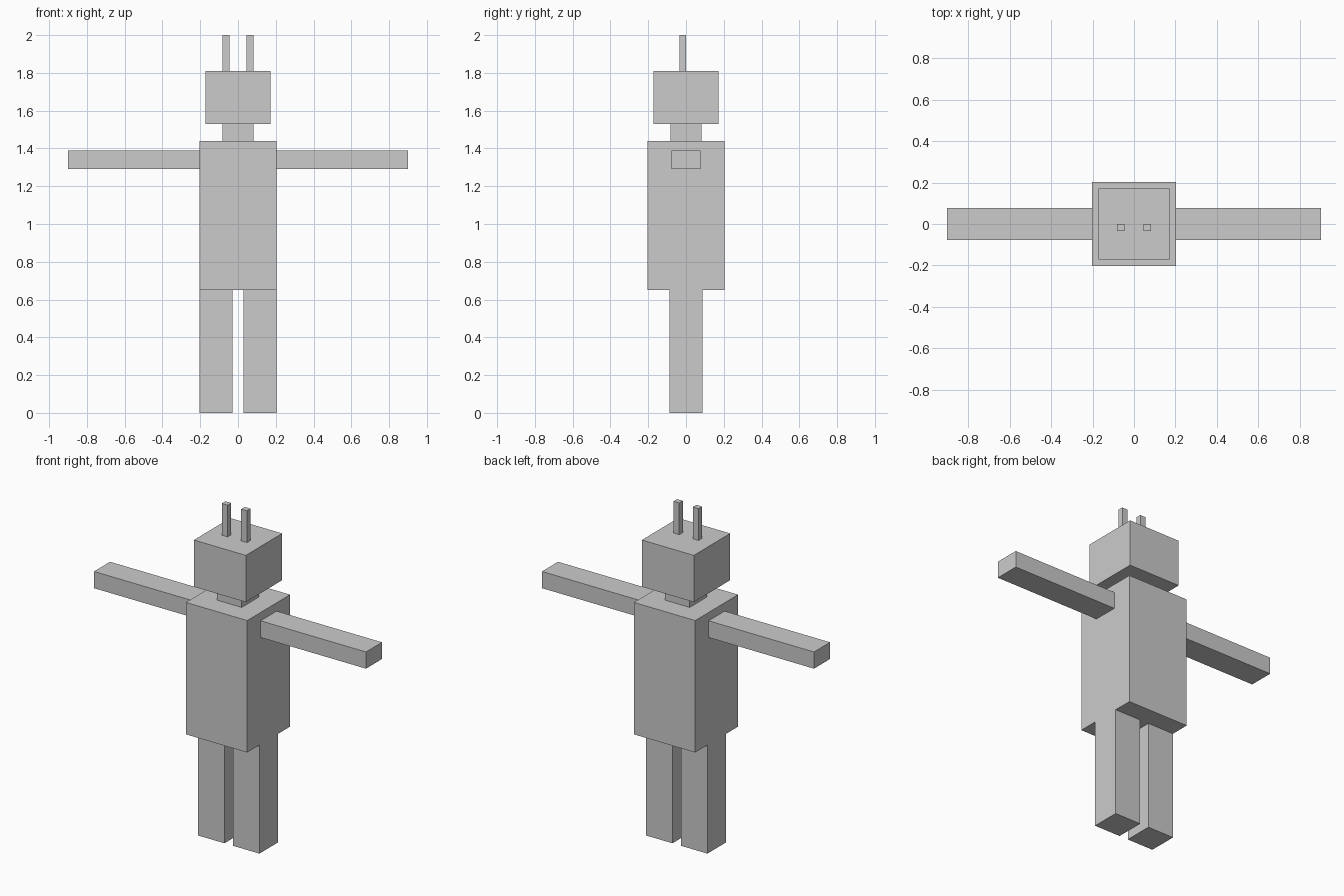
import bpy
from mathutils import Vector

if "Cube" in bpy.data.objects:
    bpy.data.objects.remove(bpy.data.objects["Cube"])


def box(name, lo, hi):
    """Axis-aligned box between two opposite corners."""
    lo, hi = Vector(lo), Vector(hi)
    bpy.ops.mesh.primitive_cube_add(size=1, location=(lo + hi) / 2)
    obj = bpy.context.object
    obj.name = name
    obj.data.name = name
    obj.scale = hi - lo
    bpy.ops.object.transform_apply(location=False, rotation=False, scale=True)
    return obj


def pair(name, lo, hi):
    """Box on the +x side plus its mirror on the -x side."""
    box("left_" + name, lo, hi)
    box("right_" + name, (-hi[0], lo[1], lo[2]), (-lo[0], hi[1], hi[2]))


# Central stack
box("torso", (-0.203, -0.203, 0.65), (0.203, 0.203, 1.44))
box("neck", (-0.082, -0.082, 1.44), (0.082, 0.082, 1.53))
box("head", (-0.172, -0.172, 1.53), (0.172, 0.172, 1.81))

# Limbs and antennae
pair("leg", (0.029, -0.087, 0.0), (0.203, 0.087, 0.65))
pair("arm", (0.203, -0.076, 1.29), (0.901, 0.076, 1.39))
pair("antenna", (0.045, -0.034, 1.81), (0.083, 0.0, 2.0))
